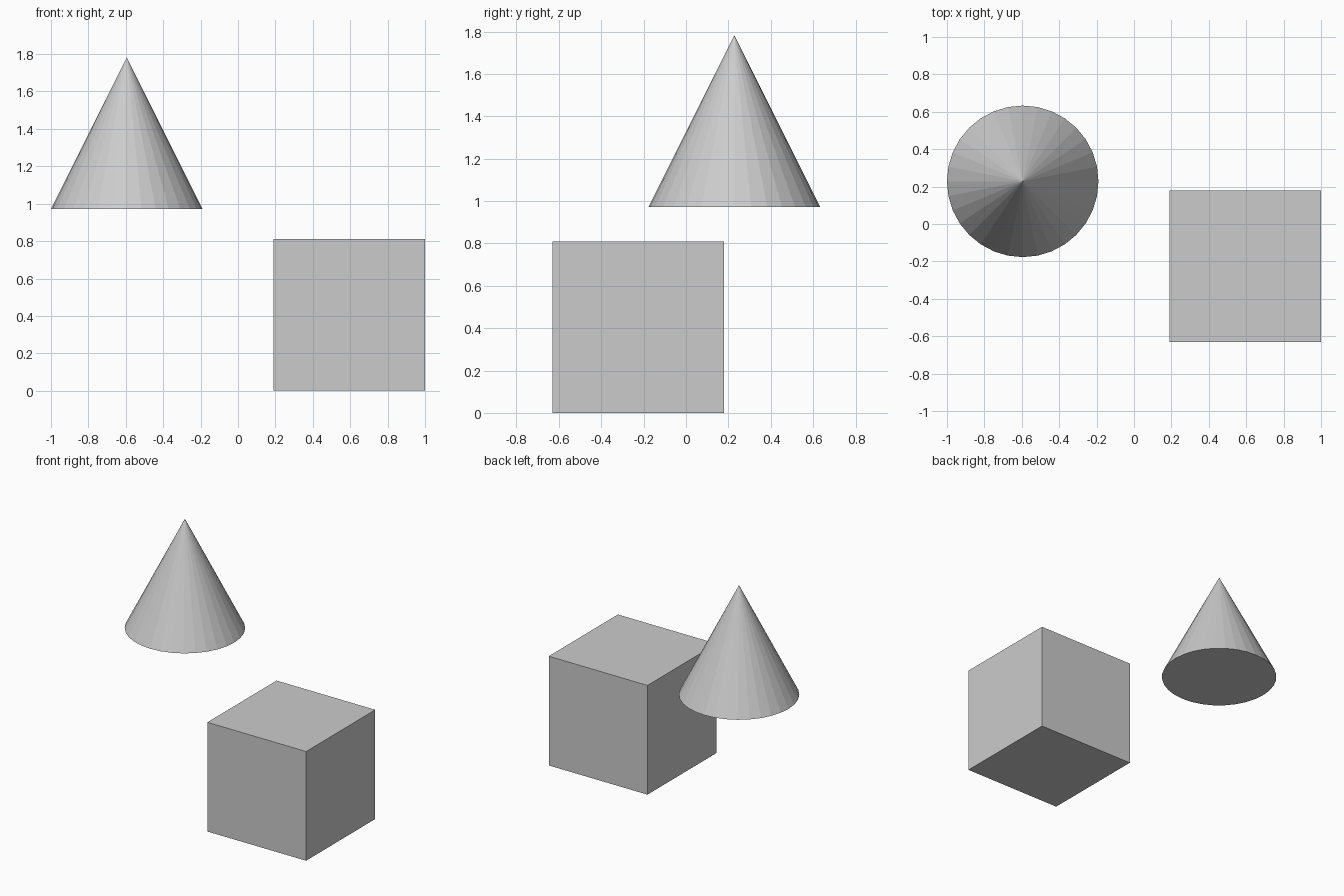
import bpy

if "Cube" in bpy.data.objects:
    bpy.data.objects.remove(bpy.data.objects["Cube"])

SIZE = 0.81  # shared width and height of both solids

# Cube resting on the ground
bpy.ops.mesh.primitive_cube_add(size=SIZE, location=(0.595, -0.225, SIZE / 2))
bpy.context.object.name = "cube"

# Flat-shaded cone floating up, behind and to the left
bpy.ops.mesh.primitive_cone_add(vertices=32, radius1=SIZE / 2, radius2=0, depth=SIZE,
                                location=(-0.595, 0.228, 0.972 + SIZE / 2))
bpy.context.object.name = "cone"
